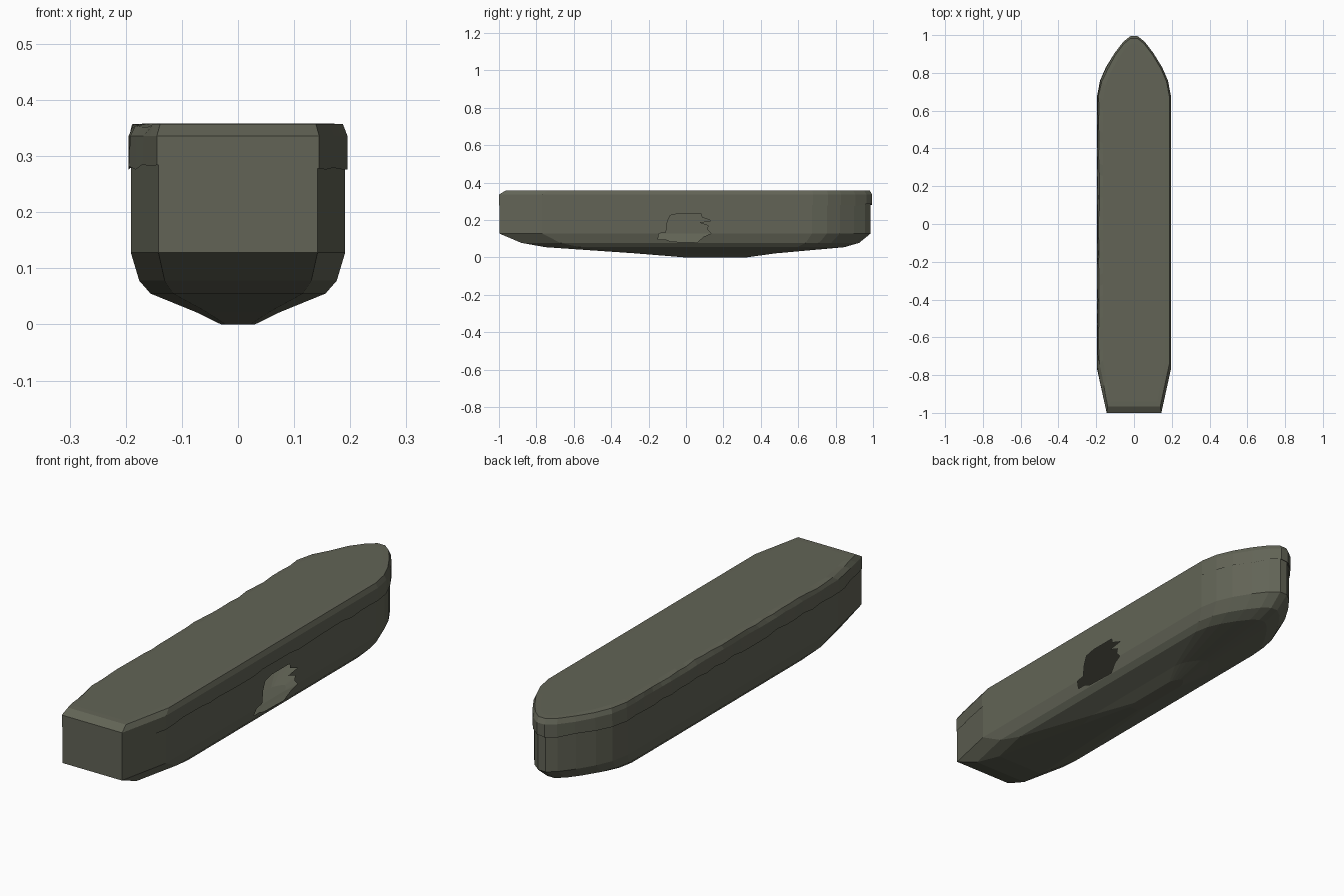
import bpy, bmesh, random
from mathutils import Vector

if "Cube" in bpy.data.objects:
    bpy.data.objects.remove(bpy.data.objects["Cube"])

random.seed(4)
olive = bpy.data.materials.new("olive_grey")
olive.diffuse_color = (0.122, 0.127, 0.093, 1)
olive.use_nodes = True
olive.node_tree.nodes["Principled BSDF"].inputs["Base Color"].default_value = olive.diffuse_color

# Half of the plan outline, stern to bow (x, y)
HALF = [(0.141, -1), (0.19, -0.77), (0.19, 0.68), (0.175, 0.76), (0.145, 0.83),
        (0.10, 0.905), (0.055, 0.965), (0.018, 0.995)]


def outline(step):
    """Closed plan outline; long sides are split every `step` units."""
    pts = []
    for a, b in zip(HALF, HALF[1:]):
        n = max(1, round((b[1] - a[1]) / step))
        pts += [(a[0] + (b[0] - a[0]) * i / n, a[1] + (b[1] - a[1]) * i / n) for i in range(n)]
    pts.append(HALF[-1])
    return pts + [(-x, y) for x, y in reversed(pts)]


def make_object(name, bm):
    bmesh.ops.recalc_face_normals(bm, faces=bm.faces)
    me = bpy.data.meshes.new(name)
    bm.to_mesh(me)
    bm.free()
    me.materials.append(olive)
    ob = bpy.data.objects.new(name, me)
    bpy.context.collection.objects.link(ob)
    return ob


def loft(name, rings, caps=(True, True)):
    bm = bmesh.new()
    loops = [[bm.verts.new(p) for p in r] for r in rings]
    n = len(loops[0])
    for lo, hi in zip(loops, loops[1:]):
        for i in range(n):
            j = (i + 1) % n
            bm.faces.new((lo[i], lo[j], hi[j], hi[i]))
    if caps[0]:
        bm.faces.new(loops[0][::-1])
    if caps[1]:
        bm.faces.new(loops[-1])
    return make_object(name, bm)


def ring(plan, z, w, y0, y1):
    """Plan outline fitted to half width w and the span y0..y1."""
    return [Vector((x * w / 0.19, (y0 + y1) / 2 + y * (y1 - y0) / 2, z)) for x, y in plan]


# Hull: levels from keel to deck
plan = outline(5)
hull = loft("hull", [ring(plan, *lv) for lv in (
    (0.0, 0.03, 0.0, 0.32),
    (0.022, 0.075, -0.27, 0.48),
    (0.055, 0.156, -0.75, 0.85),
    (0.078, 0.176, -0.88, 0.93),
    (0.128, 0.191, -0.998, 0.992),
    (0.31, 0.191, -0.998, 0.992))])

# Ragged breach in the right side, cut through the shell only
HOLE = [(-.10, .19), (-.085, .225), (-.04, .235), (.08, .235), (.085, .215), (.135, .197),
        (.07, .187), (.118, .17), (.113, .15), (.134, .128), (.096, .112), (.06, .081),
        (-.08, .085), (-.107, .096), (-.15, .096), (-.145, .128), (-.107, .134)]
cutter = loft("breach_cutter", [[(x, y, z) for y, z in HOLE] for x in (0.1, 0.3)])
cutter.hide_render = True
mod = hull.modifiers.new("breach", 'BOOLEAN')
mod.object = cutter
mod.operation = 'DIFFERENCE'
mod.solver = 'EXACT'
bpy.context.view_layer.objects.active = hull
bpy.ops.object.modifier_apply(modifier=mod.name)
bpy.data.objects.remove(cutter)

bm = bmesh.new()
bm.from_mesh(hull.data)
bm.normal_update()
drop = []
for f in bm.faces:
    c, nrm = f.calc_center_median(), f.normal
    in_box = -0.17 < c.y < 0.15 and 0.07 < c.z < 0.25 and c.x > 0.09
    pocket = in_box and (abs(nrm.x) < 0.3 or c.x < 0.12)
    if pocket or c.z > 0.305:
        drop.append(f)
bmesh.ops.delete(bm, geom=drop, context='FACES')
bm.to_mesh(hull.data)
bm.free()

# Deck cover: slightly wider, with an uneven hem and worn left edge
plan = outline(0.06)
hem = ring(plan, 0.281, 0.195, -1, 1)
tuck = ring(plan, 0.287, 0.190, -0.997, 0.991)
side = ring(plan, 0.336, 0.195, -1, 1)
edge = ring(plan, 0.357, 0.187, -0.966, 0.988)
deck = ring(plan, 0.358, 0.165, -0.94, 0.96)
for h, t, s, e in zip(hem, tuck, side, edge):
    d = random.uniform(-0.006, 0.005)
    h.z += d
    t.z += d
    if s.x < 0 and -0.9 < s.y < 0.9:
        s.x += random.uniform(0, 0.004)
        e.x += random.uniform(-0.002, 0.006)
        e.z -= random.uniform(0, 0.006)
loft("deck_cover", [tuck, hem, side, edge, deck], caps=(False, True))
